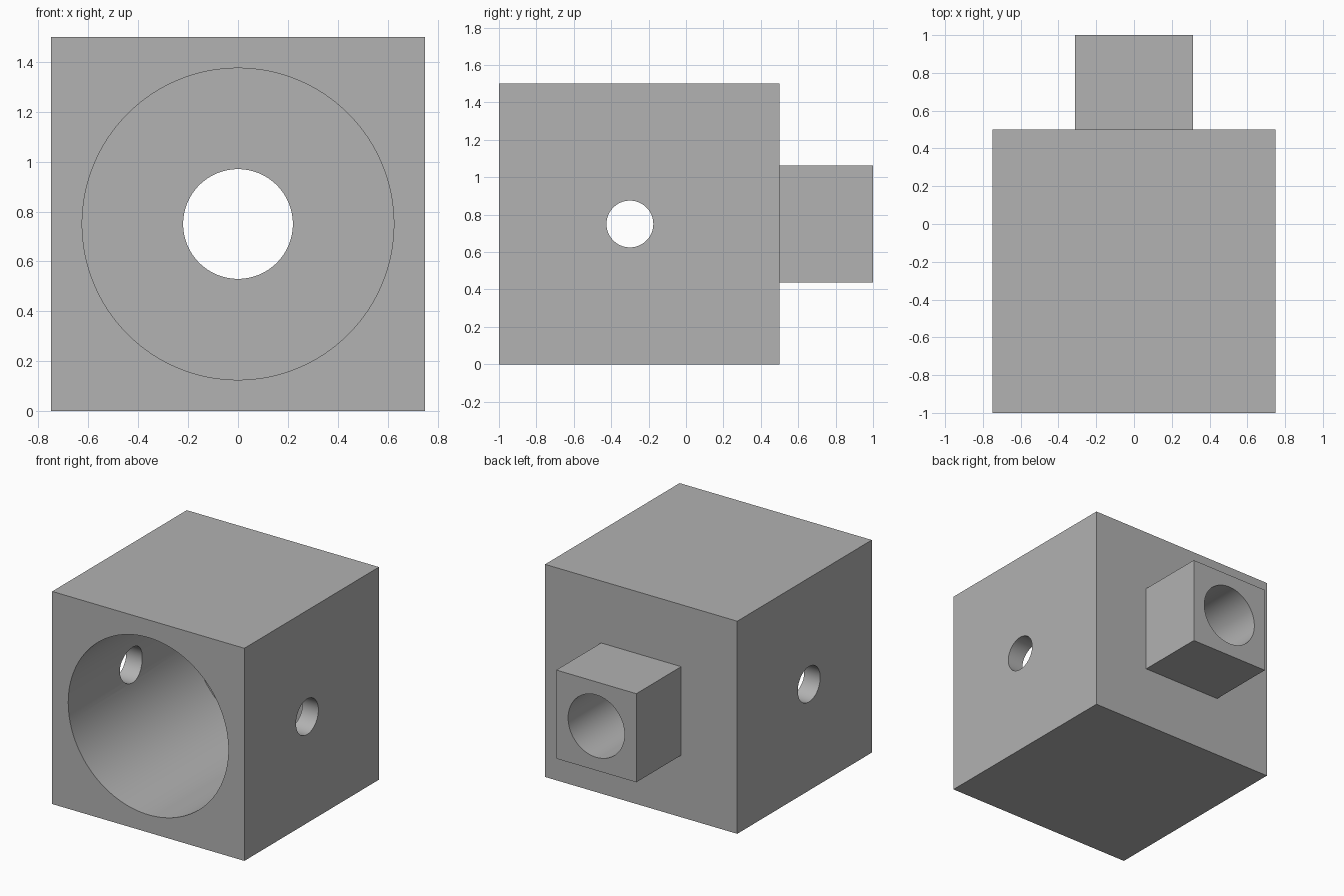
import bpy
from math import pi, radians

cube = bpy.data.objects.get("Cube")
if cube:
    bpy.data.objects.remove(cube, do_unlink=True)

# Single grey material
grey = bpy.data.materials.new("plain grey")
grey.use_nodes = True
colour = (0.445, 0.445, 0.445, 1)
grey.diffuse_color = colour
grey.node_tree.nodes["Principled BSDF"].inputs["Base Color"].default_value = colour

MID_Z = 0.75


def box(name, half, y0, y1):
    """Box centred on the bore axis, from y0 to y1."""
    bpy.ops.mesh.primitive_cube_add(size=1, location=(0, (y0 + y1) / 2, MID_Z))
    ob = bpy.context.object
    ob.name = name
    ob.scale = (2 * half, y1 - y0, 2 * half)
    bpy.ops.object.transform_apply(location=True, rotation=False, scale=True)
    ob.data.materials.append(grey)
    return ob


def cylinder(name, radius, length, centre, rotation):
    bpy.ops.mesh.primitive_cylinder_add(vertices=128, radius=radius, depth=length,
                                        location=centre, rotation=rotation)
    ob = bpy.context.object
    ob.name = name
    ob.data.materials.append(grey)
    ob.hide_render = True
    return ob


def combine(target, tool, operation):
    bpy.ops.object.select_all(action='DESELECT')
    bpy.context.view_layer.objects.active = target
    target.select_set(True)
    mod = target.modifiers.new(tool.name, 'BOOLEAN')
    mod.operation = operation
    mod.solver = 'EXACT'
    mod.object = tool
    bpy.ops.object.modifier_apply(modifier=mod.name)
    bpy.data.objects.remove(tool, do_unlink=True)


# Square block with a smaller square boss on the back
housing = box("housing", 0.75, -1, 0.5)
combine(housing, box("rear_boss", 0.3125, 0.45, 1), 'UNION')

# Wide blind bore from the front, narrow bore right through, cross hole through the sides
along_y, along_x = (pi / 2, 0, 0), (0, pi / 2, 0)
combine(housing, cylinder("main_bore", 0.625, 1.575, (0, -0.4125, MID_Z), along_y), 'DIFFERENCE')
combine(housing, cylinder("rear_bore", 0.22, 1.2, (0, 0.6, MID_Z), along_y), 'DIFFERENCE')
combine(housing, cylinder("cross_hole", 0.125, 2, (0, -0.3, MID_Z), along_x), 'DIFFERENCE')

housing.select_set(True)
bpy.context.view_layer.objects.active = housing
bpy.ops.object.shade_smooth_by_angle(angle=radians(30))
